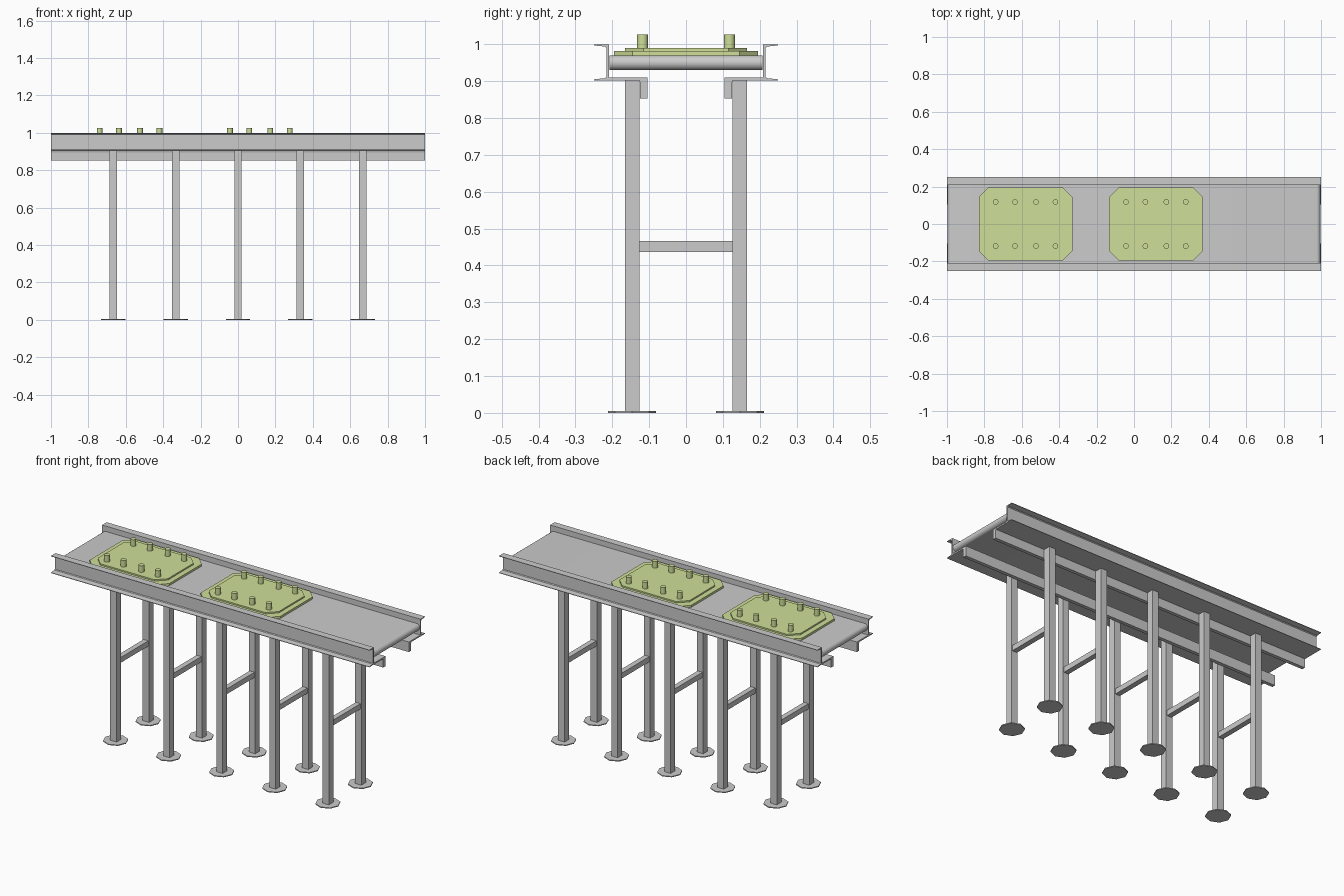
import bpy, bmesh, math

if "Cube" in bpy.data.objects:
    bpy.data.objects.remove(bpy.data.objects["Cube"])

green = bpy.data.materials.new("green_paint")
green.diffuse_color = (0.62, 0.74, 0.32, 1)
green.use_nodes = True
green.node_tree.nodes["Principled BSDF"].inputs["Base Color"].default_value = green.diffuse_color


def prism(name, pts, to3d, a, b, mat=None):
    """Extrude a 2D outline from a to b; to3d maps (u, v, w) to xyz."""
    bm = bmesh.new()
    lo = [bm.verts.new(to3d(u, v, a)) for u, v in pts]
    hi = [bm.verts.new(to3d(u, v, b)) for u, v in pts]
    bm.faces.new(lo)
    bm.faces.new(hi)
    n = len(pts)
    for i in range(n):
        j = (i + 1) % n
        bm.faces.new((lo[i], lo[j], hi[j], hi[i]))
    bmesh.ops.recalc_face_normals(bm, faces=bm.faces)
    me = bpy.data.meshes.new(name)
    bm.to_mesh(me)
    bm.free()
    ob = bpy.data.objects.new(name, me)
    bpy.context.collection.objects.link(ob)
    if mat:
        me.materials.append(mat)
    return ob


def smooth(ob):
    bpy.ops.object.select_all(action='DESELECT')
    ob.select_set(True)
    bpy.context.view_layer.objects.active = ob
    bpy.ops.object.shade_smooth_by_angle(angle=math.radians(35))


def along_x(u, v, w): return (w, u, v)
def along_y(u, v, w): return (u, w, v)
def along_z(u, v, w): return (u, v, w)


def rect(cx, cy, hx, hy):
    return [(cx - hx, cy - hy), (cx + hx, cy - hy), (cx + hx, cy + hy), (cx - hx, cy + hy)]


def octagon(cx, hx, hy, c):
    return [(cx + x, y) for x, y in (
        (-hx + c, -hy), (hx - c, -hy), (hx, -hy + c), (hx, hy - c),
        (hx - c, hy), (-hx + c, hy), (-hx, hy - c), (-hx, -hy + c))]


def circle(cx, cy, r, n):
    return [(cx + r * math.cos(2 * math.pi * i / n), cy + r * math.sin(2 * math.pi * i / n))
            for i in range(n)]


# belt: flat loop with rounded ends
r, end, zc = 0.02, 0.976, 0.95
loop = [(s * end + r * math.cos(t), zc + r * math.sin(t))
        for s, start in ((1, -math.pi / 2), (-1, math.pi / 2))
        for t in (start + math.pi * i / 12 for i in range(13))]
smooth(prism("conveyor_belt", loop, along_y, -0.208, 0.208))

# channel rails with outward flanges, and the angle bars under them
channel = [(0.209, 0.902), (0.25, 0.902), (0.25, 0.905), (0.22, 0.908), (0.216, 0.912),
           (0.216, 0.99), (0.22, 0.994), (0.25, 0.997), (0.25, 1.0), (0.209, 1.0)]
angle = [(0.212, 0.902), (0.127, 0.902), (0.125, 0.896), (0.125, 0.853),
         (0.105, 0.853), (0.105, 0.91), (0.212, 0.91)]
for side, s in (("front", -1), ("back", 1)):
    prism(side + "_rail", [(s * y, z) for y, z in channel], along_x, -1, 1)
    prism(side + "_angle_bar", [(s * y, z) for y, z in angle], along_x, -1, 1)

# leg frames: two posts with octagonal feet and a cross brace
for i in range(5):
    x = (i - 2) / 3
    for side, s in (("front", -1), ("back", 1)):
        prism(f"{side}_leg_{i}", rect(x, s * 0.146, 0.02, 0.02), along_z, 0.004, 0.903)
        prism(f"{side}_foot_{i}", circle(x, s * 0.146, 0.065, 8), along_z, 0, 0.005)
    prism(f"brace_{i}", rect(x, 0.452, 0.015, 0.015), along_y, -0.127, 0.127)

# green stepped pallets with two rows of pins
for k, cx in enumerate((-0.58, 0.117)):
    prism(f"pallet_base_{k}", octagon(cx, 0.25, 0.195, 0.05), along_z, 0.969, 0.982, green)
    prism(f"pallet_top_{k}", octagon(cx, 0.22, 0.165, 0.05), along_z, 0.981, 0.99, green)
    for i, dx in enumerate((-0.16, -0.056, 0.056, 0.16)):
        for side, y in (("front", -0.118), ("back", 0.118)):
            smooth(prism(f"pallet_{k}_{side}_pin_{i}", circle(cx + dx, y, 0.015, 16),
                         along_z, 0.985, 1.027, green))
